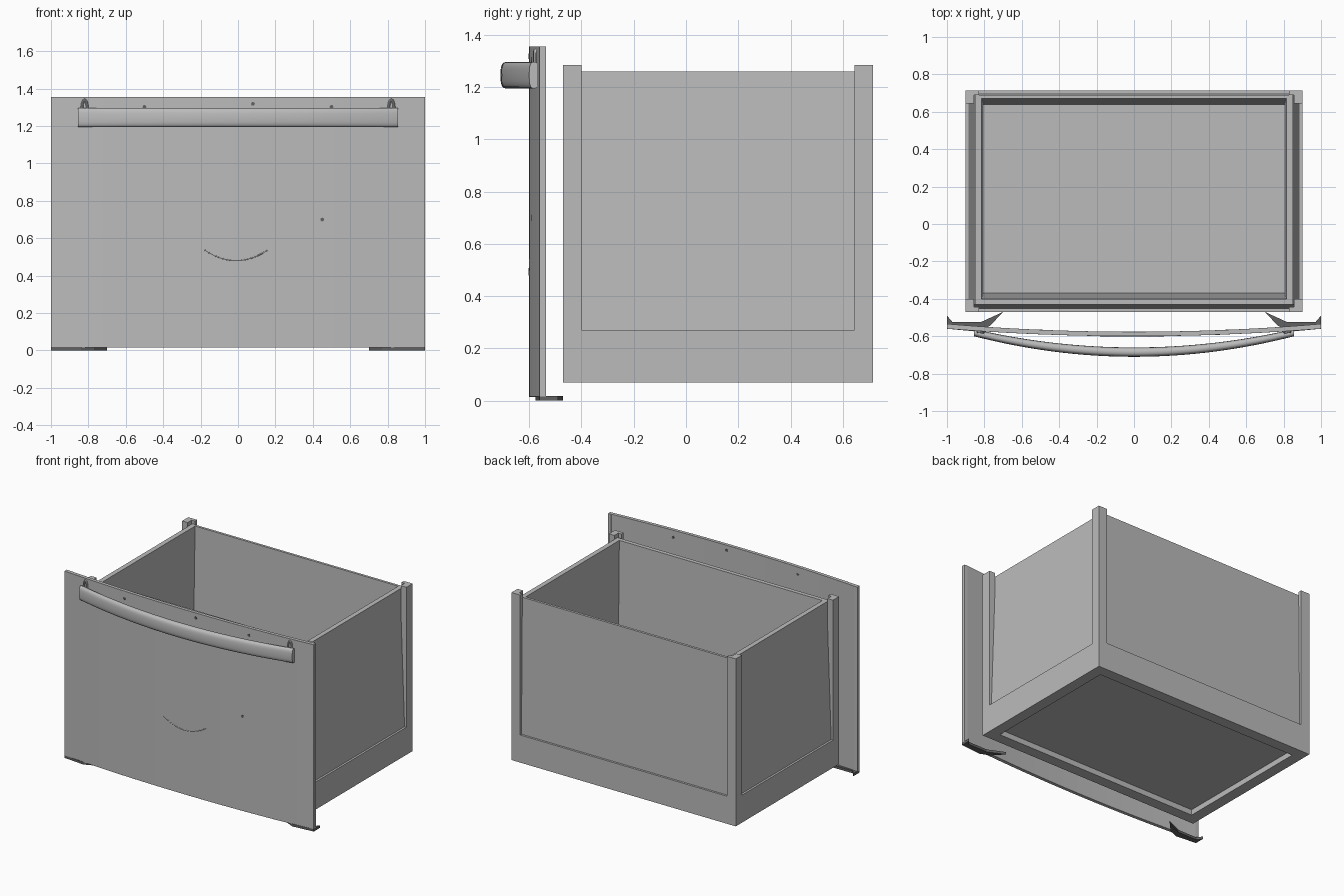
import bpy, bmesh, math
from mathutils import Vector

if "Cube" in bpy.data.objects:
    bpy.data.objects.remove(bpy.data.objects["Cube"], do_unlink=True)


def material(name, value):
    m = bpy.data.materials.new(name)
    m.use_nodes = True
    color = (value, value, value, 1)
    m.diffuse_color = color
    m.node_tree.nodes["Principled BSDF"].inputs["Base Color"].default_value = color
    return m


GREY = material("plain grey", 0.5)
DARK = material("dark grey", 0.12)


def finish(name, bm, mat=GREY, smooth=None, bevel=0):
    bmesh.ops.recalc_face_normals(bm, faces=bm.faces)
    mesh = bpy.data.meshes.new(name)
    bm.to_mesh(mesh)
    bm.free()
    ob = bpy.data.objects.new(name, mesh)
    bpy.context.collection.objects.link(ob)
    mesh.materials.append(mat)
    if bevel:
        mod = ob.modifiers.new("soft edges", "BEVEL")
        mod.width, mod.segments, mod.limit_method = bevel, 2, "ANGLE"
    if smooth:
        bpy.ops.object.select_all(action="DESELECT")
        ob.select_set(True)
        bpy.context.view_layer.objects.active = ob
        bpy.ops.object.shade_smooth_by_angle(angle=math.radians(smooth))
    return ob


def loft(rings):
    """Skin a list of closed rings and cap both ends."""
    bm = bmesh.new()
    rows = [[bm.verts.new(p) for p in ring] for ring in rings]
    n = len(rows[0])
    for a, b in zip(rows, rows[1:]):
        for i in range(n):
            j = (i + 1) % n
            bm.faces.new((a[i], a[j], b[j], b[i]))
    bm.faces.new(rows[0])
    bm.faces.new(rows[-1])
    return bm


def prism(points, z0, z1):
    return loft([[(x, y, z) for x, y in points] for z in (z0, z1)])


def rect(half_x, y0, y1, z):
    return [(-half_x, y0, z), (half_x, y0, z), (half_x, y1, z), (-half_x, y1, z)]


# Tub: recessed underside, plinth band, tapered walls, rim, interior
finish("drawer_box", loft([
    rect(0.82, -0.39, 0.635, 0.11),
    rect(0.82, -0.39, 0.635, 0.07),
    rect(0.90, -0.47, 0.715, 0.07),
    rect(0.90, -0.47, 0.715, 0.27),
    rect(0.885, -0.455, 0.70, 0.27),
    rect(0.85, -0.43, 0.69, 1.26),
    rect(0.815, -0.40, 0.672, 1.26),
    rect(0.805, -0.37, 0.635, 0.20),
]))

# L-shaped corner posts
for side, sx in (("left", 1), ("right", -1)):
    for end, y, s in (("front", -0.47, 1), ("back", 0.715, -1)):
        pts = [(0, 0), (0.07, 0), (0.07, 0.025), (0.045, 0.025), (0.045, 0.07), (0, 0.07)]
        pts = [(sx * (0.90 - u), y + s * v) for u, v in pts]
        finish(f"{end}_{side}_post", prism(pts, 0.265, 1.285))


# Gently bowed front panel with returned side edges
def bow(x):
    return -0.60 + 0.04 * x * x


STEPS = 24
xs = [-1 + 2 * i / STEPS for i in range(STEPS + 1)]
front = [(x, bow(x)) for x in xs]
back = [(x * 0.975, bow(x) + 0.024) for x in reversed(xs)]
outline = front + [(1, -0.535), (0.975, -0.535)] + back + [(-0.975, -0.535), (-1, -0.535)]
finish("front_panel", prism(outline, 0.015, 1.355), smooth=30, bevel=0.005)

# Thin feet under the panel corners
foot = [(1, -0.56), (1, -0.49), (0.97, -0.525), (0.82, -0.525),
        (0.70, -0.47), (0.77, -0.545), (0.84, -0.575)]
for side, s in (("left", 1), ("right", -1)):
    finish(f"{side}_panel_foot", prism([(s * x, y) for x, y in foot], 0, 0.018), DARK)

# Bowed handle with a rounded section
rings = []
for i in range(33):
    t = -1 + i / 16
    y0, y1 = -0.71 + 0.11 * t * t, -0.66 + 0.098 * t * t
    ring = []
    for k in range(20):
        a = math.tau * k / 20
        c, s = math.cos(a), math.sin(a)
        u = math.copysign(abs(c) ** 0.7, c)
        v = math.copysign(abs(s) ** 0.7, s)
        ring.append((0.855 * t, (y0 + y1) / 2 + u * (y1 - y0) / 2, 1.245 + 0.051 * v))
    rings.append(ring)
finish("handle", loft(rings), smooth=40)


# Tubes used for small raised details
def tube(name, points, radius):
    rings = []
    for i, p in enumerate(points):
        d = (Vector(points[min(i + 1, len(points) - 1)]) - Vector(points[max(i - 1, 0)])).normalized()
        q = Vector((0, 1, 0))
        w = d.cross(q)
        rings.append([Vector(p) + radius * (math.cos(math.tau * k / 8) * q + math.sin(math.tau * k / 8) * w)
                      for k in range(8)])
    finish(name, loft(rings), smooth=40)


for side, s in (("left", 1), ("right", -1)):
    arch = []
    for i in range(9):
        a = math.pi * i / 8
        x = s * 0.82 + 0.015 * math.cos(a)
        arch.append((x, bow(x) - 0.004, 1.285 + 0.055 * math.sin(a)))
    tube(f"{side}_handle_bracket", arch, 0.007)

# Shallow crease low on the panel
crease = []
for i in range(13):
    x = -0.18 + 0.34 * i / 12
    crease.append((x, bow(x) + 0.002, 0.48 + 2.0 * (x + 0.01) ** 2))
tube("panel_crease", crease, 0.004)

# Small fixing holes shown as thin pins through the panel
for i, (x, z) in enumerate([(-0.5, 1.302), (0.08, 1.318), (0.5, 1.302), (0.45, 0.70)]):
    disc = [(x + 0.01 * math.cos(math.tau * k / 12), z + 0.01 * math.sin(math.tau * k / 12))
            for k in range(12)]
    bm = loft([[(u, bow(x) + d, v) for u, v in disc] for d in (-0.002, 0.026)])
    finish(f"panel_hole_{i + 1}", bm, DARK)
